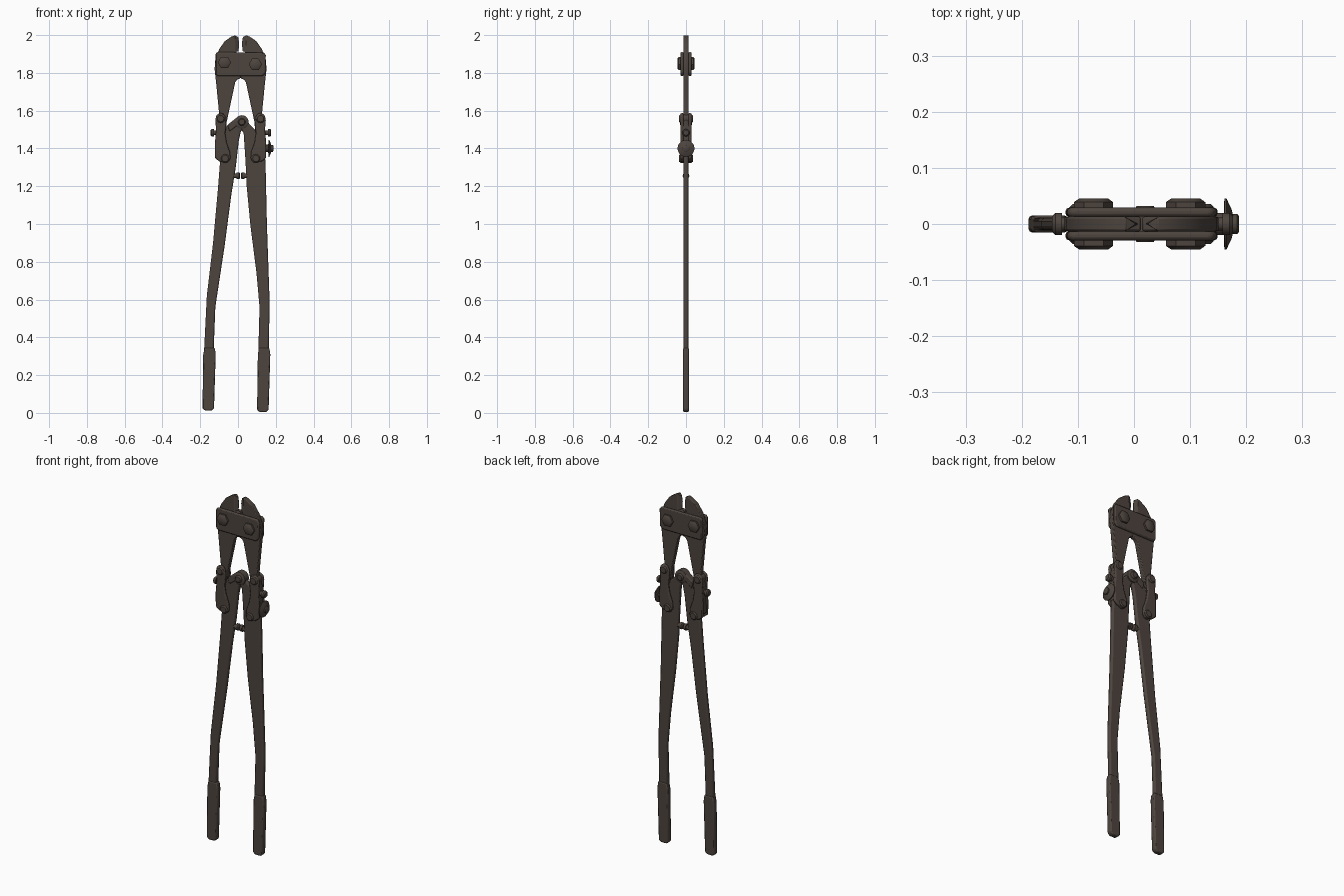
import bpy, bmesh, math
from mathutils import Vector, Matrix

if "Cube" in bpy.data.objects:
    bpy.data.objects.remove(bpy.data.objects["Cube"])

steel = bpy.data.materials.new("dark brown steel")
steel.use_nodes = True
COLOUR = (0.075, 0.058, 0.048, 1)
steel.diffuse_color = COLOUR
steel.node_tree.nodes["Principled BSDF"].inputs["Base Color"].default_value = COLOUR
AXIS = 0.0135  # mirror line of the head


def finish(bm, name, bevel=0.0, segments=2):
    bmesh.ops.recalc_face_normals(bm, faces=bm.faces)
    mesh = bpy.data.meshes.new(name)
    bm.to_mesh(mesh)
    bm.free()
    mesh.materials.append(steel)
    ob = bpy.data.objects.new(name, mesh)
    bpy.context.collection.objects.link(ob)
    bpy.ops.object.select_all(action='DESELECT')
    ob.select_set(True)
    bpy.context.view_layer.objects.active = ob
    bpy.ops.object.shade_smooth_by_angle(angle=math.radians(40))
    if bevel:
        mod = ob.modifiers.new("edge rounding", 'BEVEL')
        mod.width, mod.segments = bevel, segments
        mod.limit_method, mod.angle_limit = 'ANGLE', math.radians(40)
    return ob


def flip(points):
    return [(2 * AXIS - x, z) for x, z in points]


def plate(name, points, y0, y1, bevel=0.005, thin=()):
    """Extruded front outline; corners listed in thin are pinched to an edge."""
    bm = bmesh.new()
    rows = [[bm.verts.new((x, y * (0.12 if i in thin else 1), z))
             for i, (x, z) in enumerate(points)] for y in (y0, y1)]
    n = len(points)
    bm.faces.new(rows[0])
    bm.faces.new(rows[1][::-1])
    for i in range(n):
        j = (i + 1) % n
        bm.faces.new((rows[0][i], rows[0][j], rows[1][j], rows[1][i]))
    return finish(bm, name, bevel)


def lathe(name, centre, axis, profile, sides=16, bevel=0.0):
    """Turned part: profile holds (distance along axis, radius)."""
    bm = bmesh.new()
    turn = Vector((0, 0, 1)).rotation_difference(Vector(axis)).to_matrix()
    rings = []
    for d, r in profile:
        rings.append([bm.verts.new(Vector(centre) + turn @ Vector(
            (r * math.cos(math.tau * k / sides), r * math.sin(math.tau * k / sides), d)))
            for k in range(sides)])
    for a, b in zip(rings, rings[1:]):
        for k in range(sides):
            j = (k + 1) % sides
            bm.faces.new((a[k], a[j], b[j], b[k]))
    bm.faces.new(rings[0][::-1])
    bm.faces.new(rings[-1])
    return finish(bm, name, bevel)


def bolt(name, x, z, r, half, sides=6):
    lathe(name, (x, 0, z), (0, 1, 0),
          [(-half, r * .75), (-half + .006, r), (half - .006, r), (half, r * .75)], sides)


# Jaws with pinched cutting edges
jaw = [(-.013, 2.0), (-.035, 1.992), (-.07, 1.968), (-.1, 1.925), (-.12, 1.87), (-.124, 1.82),
       (-.115, 1.74), (-.1, 1.585), (-.115, 1.53), (-.1, 1.48), (-.065, 1.48), (-.06, 1.54),
       (-.015, 1.75), (-.004, 1.765), (.0125, 1.77), (.0125, 1.9), (-.012, 1.91)]
edge = [(-.013, 1.997), (-.013, 1.91), (.003, 1.915), (.006, 1.96), (.001, 1.99)]
for side, f in (("right", list), ("left", flip)):
    plate(side + "_jaw", f(jaw), -.013, .013, .004)
    plate(side + "_cutting_edge", f(edge), -.011, .011, 0, thin=(2, 3, 4))

# Head plates and bolts
head = [(-.11, 1.91), (.137, 1.908), (.147, 1.895), (.146, 1.8), (.13, 1.783),
        (-.108, 1.783), (-.119, 1.795), (-.119, 1.9)]
for name, s in (("front", -1), ("back", 1)):
    plate(name + "_head_plate", head, *sorted((s * .013, s * .029)), .006)
for name, x, z in (("right", -.072, 1.855), ("left", .092, 1.845)):
    bolt(name + "_head_bolt", x, z, .035, .045)

# Links that join the jaws to the handles
link = [(-.115, 1.575), (-.098, 1.588), (-.078, 1.585), (-.064, 1.565), (-.062, 1.53),
        (-.068, 1.48), (-.06, 1.43), (-.042, 1.38), (-.04, 1.345), (-.055, 1.325),
        (-.1, 1.332), (-.122, 1.35), (-.122, 1.43), (-.116, 1.5), (-.12, 1.55)]
filler = [(-.115, 1.53), (-.08, 1.53), (-.085, 1.44), (-.085, 1.36), (-.118, 1.36)]
for side, f in (("right", list), ("left", flip)):
    for name, s in (("front", -1), ("back", 1)):
        plate(f"{side}_{name}_link", f(link), *sorted((s * .013, s * .029)), .006)
    plate(side + "_link_web", f(filler), -.026, .026, .005)
    for name, point in (("upper", (-.092, 1.558)), ("lower", (-.068, 1.347))):
        x, z = f([point])[0]
        bolt(f"{side}_{name}_link_bolt", x, z, .023, .036, 12)

# Handles, bent outwards, meeting in the centre hinge
right_handle = [(.02, 1.565), (-.005, 1.555), (-.055, 1.525), (-.075, 1.49), (-.095, 1.33),
                (-.105, 1.2), (-.132, .9), (-.165, .62), (-.168, .56), (-.181, .3),
                (-.13, .3), (-.12, .56), (-.114, .6), (-.07, .89), (-.036, 1.15),
                (-.012, 1.3), (.004, 1.44), (.015, 1.49), (.032, 1.51)]
left_handle = [(.01, 1.56), (.035, 1.56), (.06, 1.53), (.09, 1.5), (.14, 1.42), (.146, 1.31),
               (.153, 1.0), (.167, .6), (.167, .55), (.162, .3), (.107, .3), (.114, .56),
               (.098, .74), (.066, .99), (.046, 1.2), (.04, 1.33), (.03, 1.48), (.012, 1.51)]
plate("right_handle", right_handle, -.012, .012, .007)
plate("left_handle", left_handle, -.012, .012, .007)
lathe("hinge_boss", (.02, 0, 1.54), (0, 1, 0),
      [(-.022, .03), (-.018, .036), (.018, .036), (.022, .03)], 20)
bolt("hinge_bolt", .02, 1.54, .02, .032, 12)
plate("hinge_arm", [(-.055, 1.525), (-.005, 1.565), (.02, 1.54), (-.045, 1.49)], -.018, .018)

# Grips
for side, x in (("right", -.157), ("left", .132)):
    z = .012 if side == "right" else .004
    lean = .006
    grip = [(x - .018, z), (x + .018, z), (x + .03, z + .012), (x + .033 + lean, .31),
            (x + .028 + lean, .345), (x - .02, .345), (x - .027, .31), (x - .031, z + .012)]
    plate(side + "_grip", grip, -.015, .015, .006)

# Handle stops
for side, x, s in (("right", -.03, 1), ("left", .056, -1)):
    lathe(side + "_stop", (x, 0, 1.255), (s, 0, 0),
          [(0, .012), (.022, .012), (.022, .018), (.036, .018), (.04, .013)], 12)

# Adjusting screws and flared nut
for side, x, s in (("right", -.11, -1), ("left", .14, 1)):
    lathe(side + "_adjusting_screw", (x, 0, 1.483), (s, 0, 0),
          [(0, .012), (.018, .012), (.018, .02), (.03, .02), (.036, .014)], 12)
lathe("flared_nut", (.14, 0, 1.4), (1, 0, 0),
      [(0, .02), (.02, .02), (.021, .045), (.025, .045), (.034, .026), (.036, .018),
       (.044, .018), (.047, .014)], 20)
